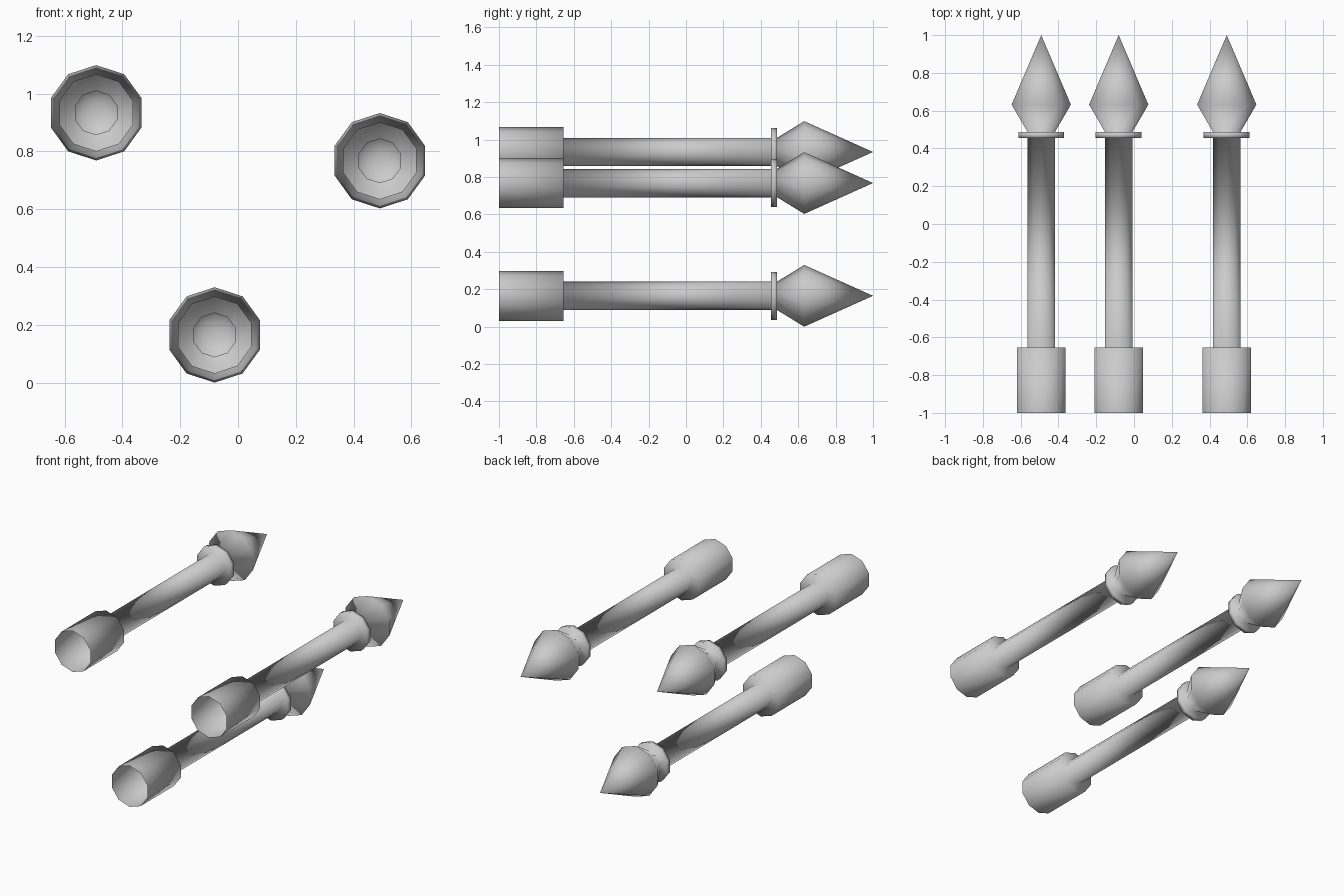
import bpy, bmesh, math

if "Cube" in bpy.data.objects:
    bpy.data.objects.remove(bpy.data.objects["Cube"])

SIDES = 10
# (y, radius) along the hollow arrow: open socket, shaft, collar, pointed head
PROFILE = [(-1, .134), (-.655, .134), (-.655, .076), (.455, .076),
           (.455, .128), (.487, .128), (.487, .076), (.632, .165)]
TIP_Y = 1.0


def make_arrow(name, x, z):
    bm = bmesh.new()
    rings = []
    for y, r in PROFILE:
        ring = []
        for i in range(SIDES):
            a = 2 * math.pi * i / SIDES
            ring.append(bm.verts.new((r * math.sin(a), y, r * math.cos(a))))
        rings.append(ring)
    # Skin between neighbouring rings
    for a, b in zip(rings, rings[1:]):
        for i in range(SIDES):
            j = (i + 1) % SIDES
            bm.faces.new((a[i], b[i], b[j], a[j]))
    # Point of the head
    tip = bm.verts.new((0, TIP_Y, 0))
    for i in range(SIDES):
        bm.faces.new((rings[-1][i], tip, rings[-1][(i + 1) % SIDES]))
    # Make the skin face outwards, judged by the first socket face
    bm.normal_update()
    bm.faces.ensure_lookup_table()
    f = bm.faces[0]
    c = f.calc_center_median()
    if f.normal.x * c.x + f.normal.z * c.z < 0:
        bmesh.ops.reverse_faces(bm, faces=bm.faces[:])
    for f in bm.faces:
        f.smooth = True
    mesh = bpy.data.meshes.new(name)
    bm.to_mesh(mesh)
    bm.free()
    obj = bpy.data.objects.new(name, mesh)
    obj.location = (x, 0, z)
    bpy.context.collection.objects.link(obj)


# Three parallel arrows
make_arrow("arrow_upper_left", -.491, .934)
make_arrow("arrow_upper_right", .491, .768)
make_arrow("arrow_lower", -.081, .165)
